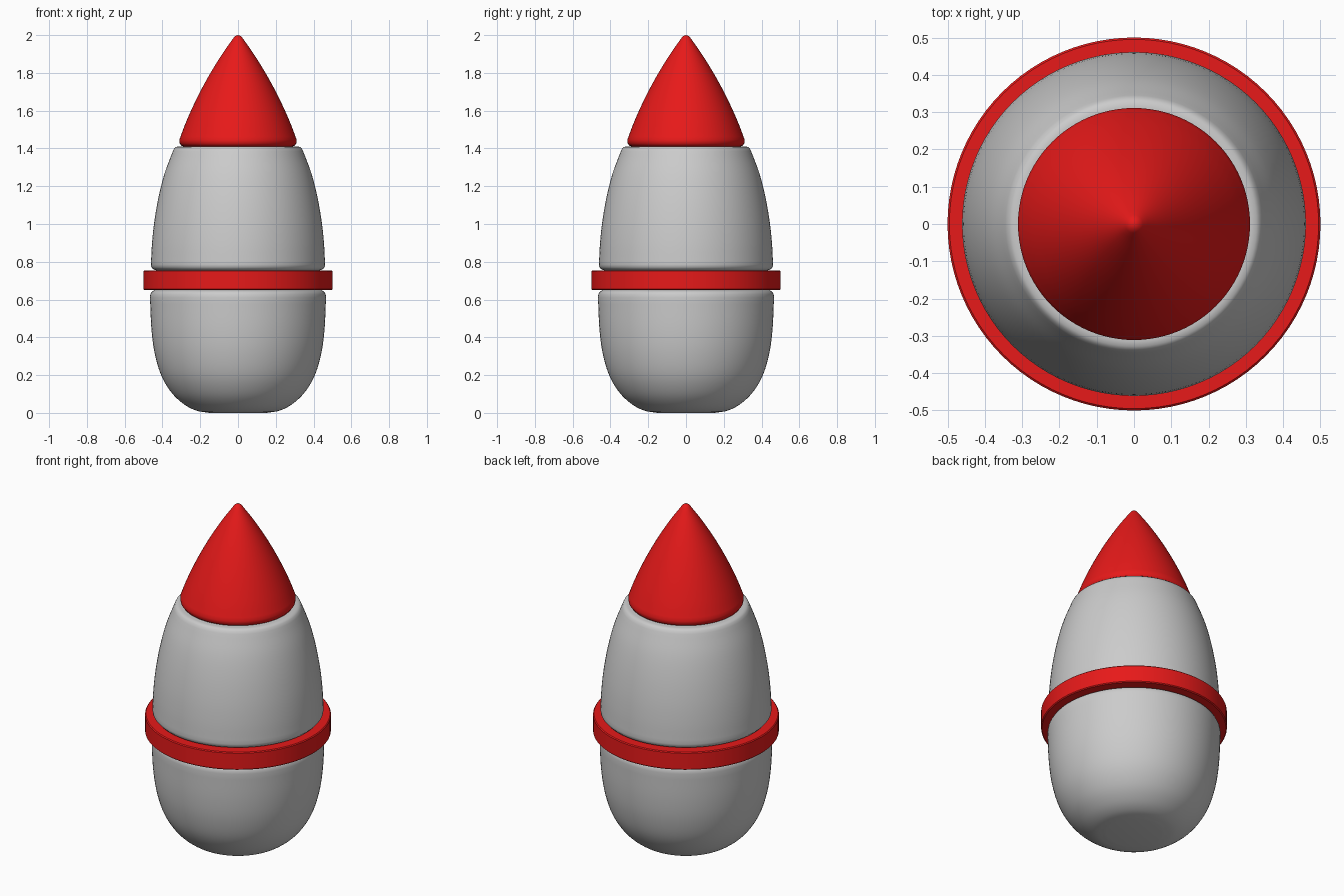
import bpy, bmesh, math
from mathutils import Vector

if "Cube" in bpy.data.objects:
    bpy.data.objects.remove(bpy.data.objects["Cube"])

SEGMENTS = 96


def smooth_curve(points, steps=5):
    """Catmull-Rom curve through (radius, height) points."""
    p = [Vector(q) for q in points]
    p = [2 * p[0] - p[1]] + p + [2 * p[-1] - p[-2]]
    out = []
    for a, b, c, d in zip(p, p[1:], p[2:], p[3:]):
        for i in range(steps):
            t = i / steps
            out.append(0.5 * (2 * b + (c - a) * t + (2 * a - 5 * b + 4 * c - d) * t * t
                              + (3 * b - a - 3 * c + d) * t ** 3))
    return [tuple(v) for v in out] + [tuple(points[-1])]


def lathe(name, profile, material=None, closed=False):
    """Spin a (radius, height) profile around z."""
    bm = bmesh.new()
    verts = [bm.verts.new((r, 0, z)) for r, z in profile]
    pairs = list(zip(verts, verts[1:]))
    if closed:
        pairs.append((verts[-1], verts[0]))
    edges = [bm.edges.new(pair) for pair in pairs]
    bmesh.ops.spin(bm, geom=verts + edges, cent=(0, 0, 0), axis=(0, 0, 1),
                   angle=math.tau, steps=SEGMENTS, use_duplicate=False)
    bmesh.ops.remove_doubles(bm, verts=bm.verts, dist=1e-5)
    bmesh.ops.recalc_face_normals(bm, faces=bm.faces)
    mesh = bpy.data.meshes.new(name)
    bm.to_mesh(mesh)
    bm.free()
    obj = bpy.data.objects.new(name, mesh)
    bpy.context.collection.objects.link(obj)
    if material:
        mesh.materials.append(material)
    bpy.ops.object.select_all(action='DESELECT')
    obj.select_set(True)
    bpy.context.view_layer.objects.active = obj
    bpy.ops.object.shade_smooth_by_angle(angle=math.radians(40))
    return obj


red = bpy.data.materials.new("red")
red.diffuse_color = (0.8, 0.01, 0.01, 1)
red.use_nodes = True
red.node_tree.nodes["Principled BSDF"].inputs["Base Color"].default_value = red.diffuse_color

# Rounded lower hull with a softened top rim
lower = smooth_curve([(0.15, 0), (0.22, 0.012), (0.285, 0.045), (0.35, 0.105), (0.405, 0.195),
                      (0.44, 0.31), (0.458, 0.44), (0.466, 0.61)])
lathe("lower_hull", [(0, 0)] + lower + [(0.464, 0.628), (0.457, 0.641), (0.44, 0.65), (0, 0.65)])

# Band around the middle
lathe("middle_band", [(0.42, 0.65), (0.495, 0.65), (0.5, 0.655), (0.5, 0.75),
                      (0.495, 0.755), (0.42, 0.755)], red, closed=True)

# Tapering upper hull, rims softened at both ends
upper = smooth_curve([(0.461, 0.785), (0.455, 0.9), (0.442, 1.02), (0.419, 1.15),
                      (0.388, 1.27), (0.345, 1.385)])
lathe("upper_hull", [(0, 0.755), (0.435, 0.755), (0.45, 0.761), (0.459, 0.772)] + upper
      + [(0.338, 1.4), (0.328, 1.408), (0.315, 1.41), (0, 1.41)])

# Nose cone with rounded base edge and blunt tip
nose = smooth_curve([(0.311, 1.445), (0.275, 1.54), (0.223, 1.655), (0.16, 1.775),
                     (0.09, 1.89), (0.024, 1.985)])
lathe("nose_cone", [(0, 1.41), (0.285, 1.41), (0.3, 1.415), (0.309, 1.427)] + nose
      + [(0.014, 1.996), (0, 2.0)], red)
